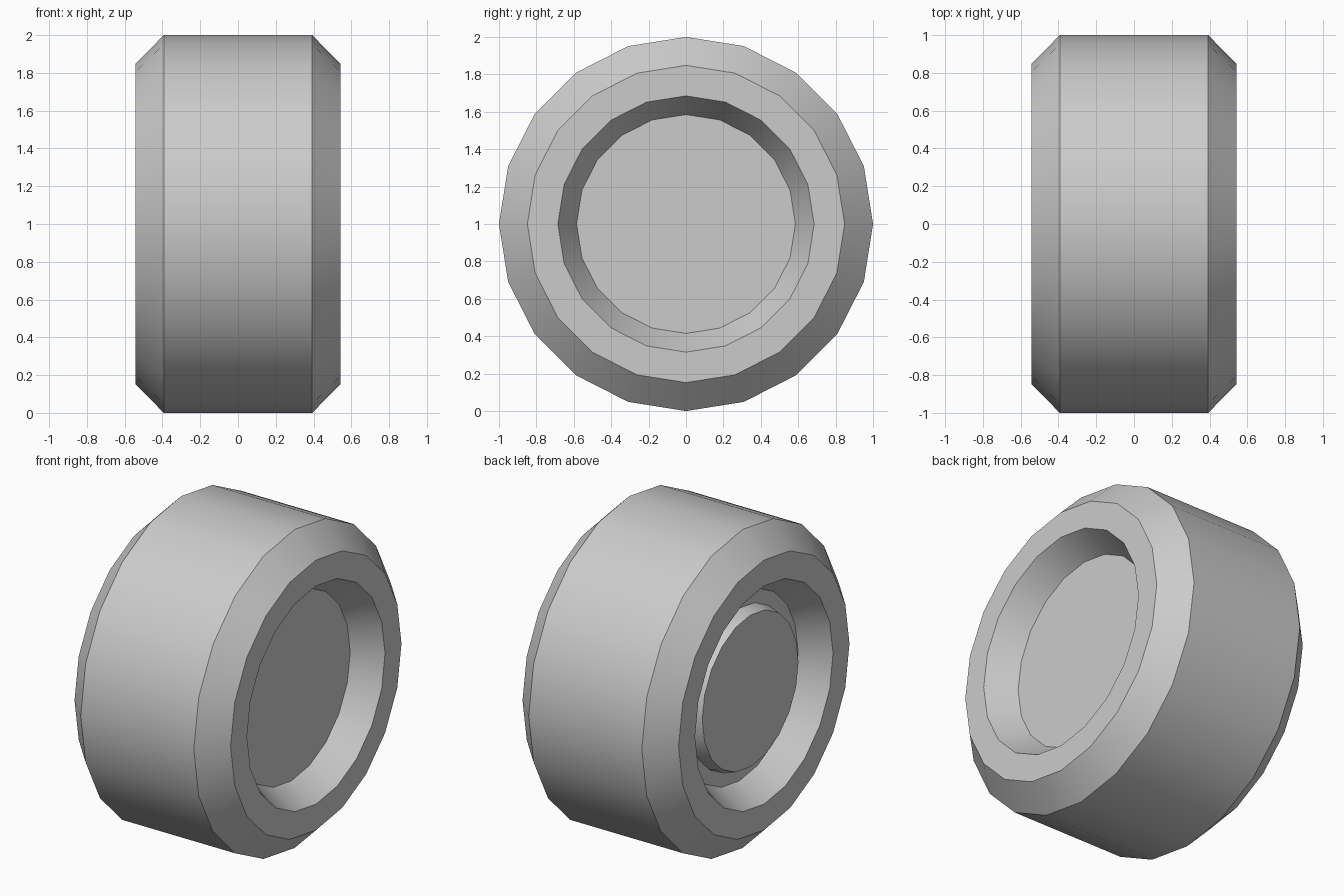
import bpy, bmesh
from math import sin, cos, pi, radians

if "Cube" in bpy.data.objects:
    bpy.data.objects.remove(bpy.data.objects["Cube"])

SIDES = 20


def lathe(name, profile):
    """Spin (x, radius) points about the x axis at z = 1, capping both ends."""
    bm = bmesh.new()
    rings = []
    for x, r in profile:
        rings.append([bm.verts.new((x, r * sin(2 * pi * i / SIDES),
                                    1 + r * cos(2 * pi * i / SIDES)))
                      for i in range(SIDES)])
    for a, b in zip(rings, rings[1:]):
        for i in range(SIDES):
            j = (i + 1) % SIDES
            bm.faces.new((a[i], a[j], b[j], b[i]))
    bm.faces.new(rings[0])
    bm.faces.new(rings[-1])
    bmesh.ops.recalc_face_normals(bm, faces=bm.faces)
    mesh = bpy.data.meshes.new(name)
    bm.to_mesh(mesh)
    bm.free()
    obj = bpy.data.objects.new(name, mesh)
    bpy.context.collection.objects.link(obj)
    bpy.ops.object.select_all(action='DESELECT')
    obj.select_set(True)
    bpy.context.view_layer.objects.active = obj
    bpy.ops.object.shade_smooth_by_angle(angle=radians(30))
    return obj


# Half profile: recessed floor, sloped rim wall, side wall, shoulder
half = [(0.37, 0.585), (0.542, 0.685), (0.542, 0.848), (0.393, 1.0)]

# Wheel, with a raised hub on the -x side only
hub = [(-0.447, 0.477), (-0.37, 0.50)]
left = [(-x, r) for x, r in half]
lathe("wheel", hub + left + half[::-1])
